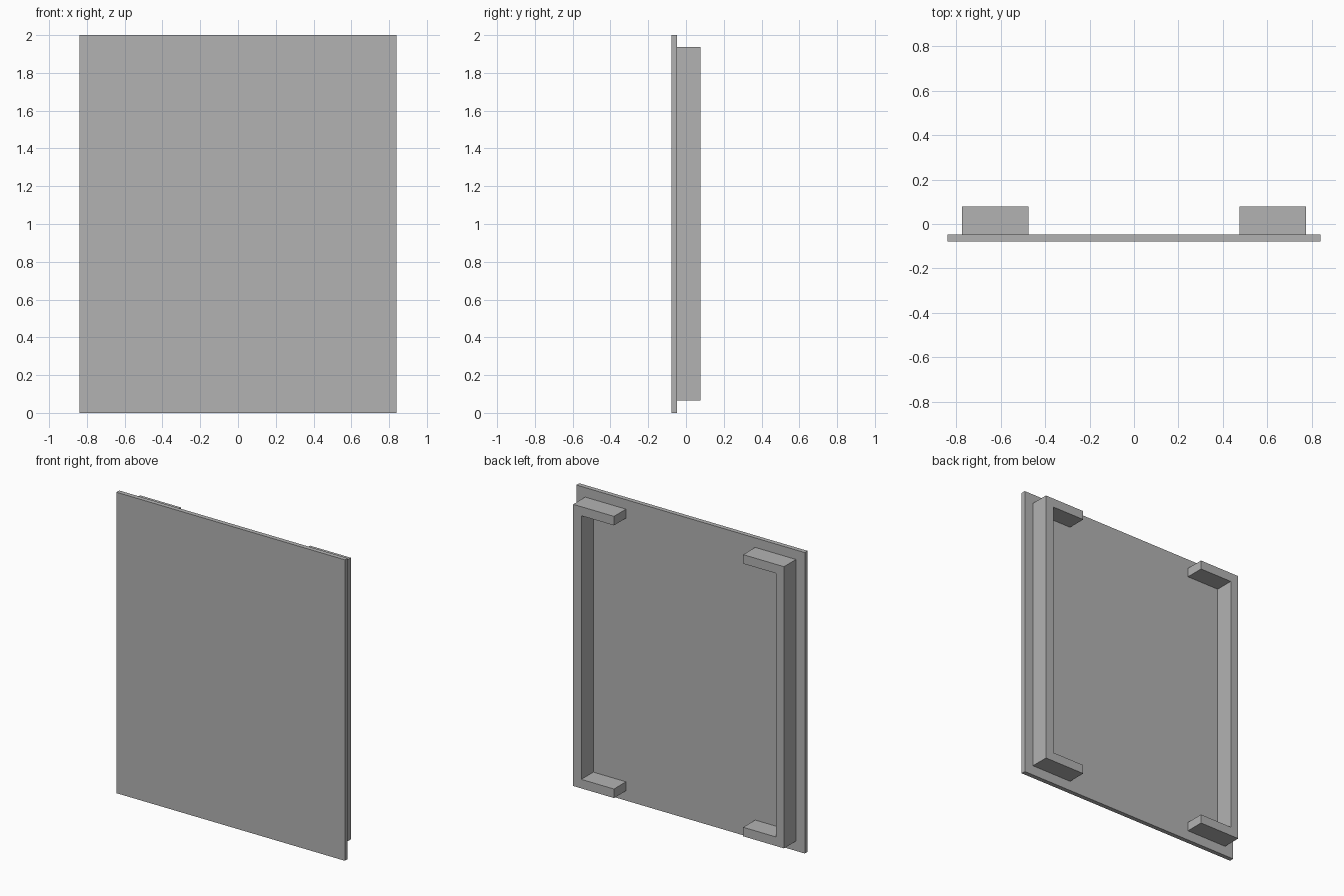
import bpy
import bmesh

cube = bpy.data.objects.get("Cube")
if cube:
    bpy.data.objects.remove(cube, do_unlink=True)

# Single plain grey
grey = bpy.data.materials.new("plain grey")
grey.use_nodes = True
colour = (0.45, 0.45, 0.45, 1)
grey.diffuse_color = colour
grey.node_tree.nodes["Principled BSDF"].inputs["Base Color"].default_value = colour

FRONT, JOIN, BACK = -0.078, -0.048, 0.078


def extrude_profile(name, points, y0, y1):
    """Extrude an x-z outline from y0 to y1."""
    bm = bmesh.new()
    face = bm.faces.new([bm.verts.new((x, y0, z)) for x, z in points])
    result = bmesh.ops.extrude_face_region(bm, geom=[face])
    verts = [v for v in result["geom"] if isinstance(v, bmesh.types.BMVert)]
    bmesh.ops.translate(bm, verts=verts, vec=(0, y1 - y0, 0))
    bmesh.ops.recalc_face_normals(bm, faces=bm.faces)
    mesh = bpy.data.meshes.new(name)
    bm.to_mesh(mesh)
    bm.free()
    mesh.materials.append(grey)
    obj = bpy.data.objects.new(name, mesh)
    bpy.context.collection.objects.link(obj)
    return obj


# Flat front panel
W = 0.84
extrude_profile("front_panel", [(-W, 0), (W, 0), (W, 2), (-W, 2)], FRONT, JOIN)

# C-shaped rear brackets, arms pointing inward
outer, tip, t = 0.775, 0.475, 0.06
low, high = 0.065, 1.937
bracket = [(tip, low), (outer, low), (outer, high), (tip, high),
           (tip, high - t), (outer - t, high - t),
           (outer - t, low + t), (tip, low + t)]
for name, side in (("left_bracket", 1), ("right_bracket", -1)):
    extrude_profile(name, [(side * x, z) for x, z in bracket], JOIN, BACK)
